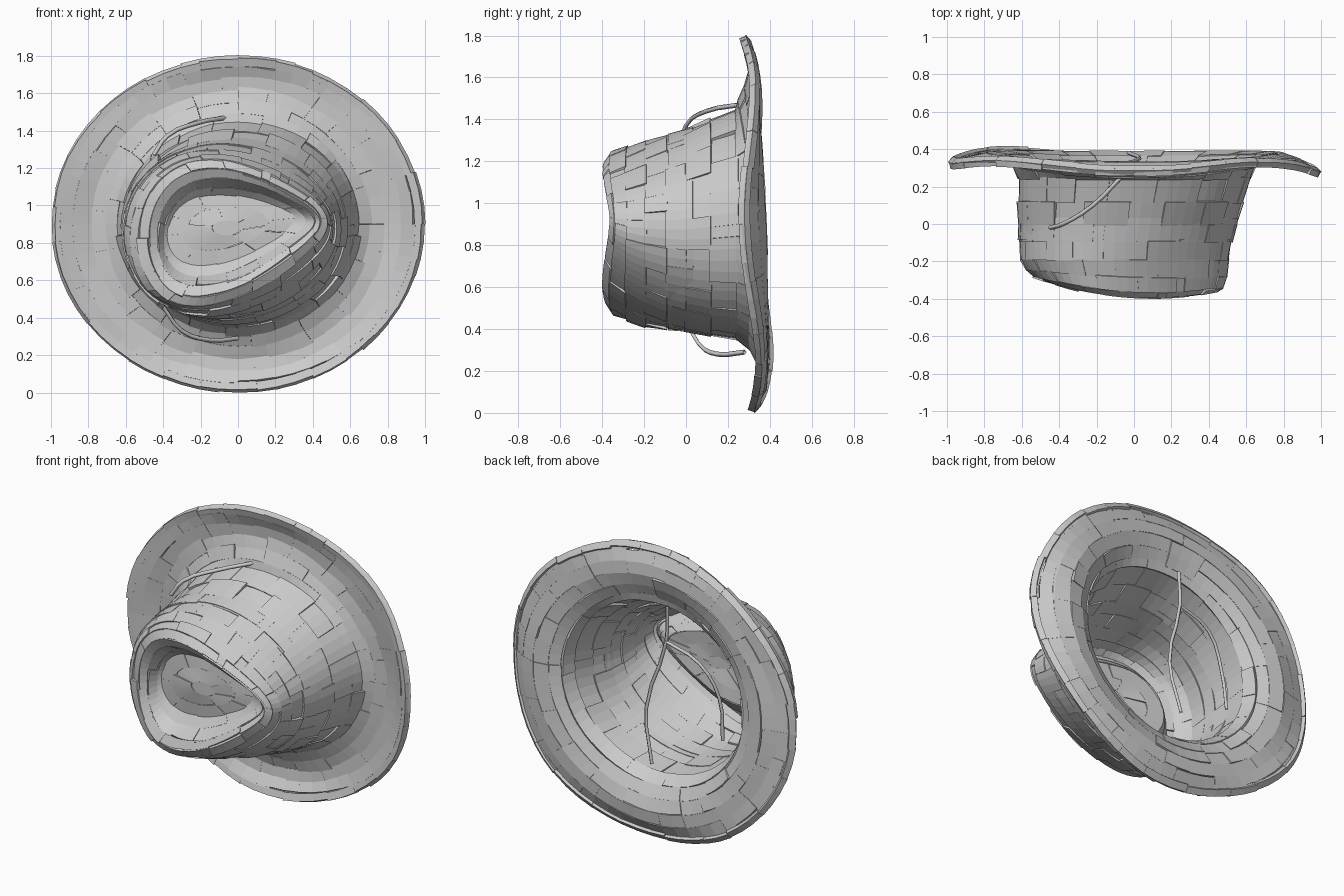
import bpy, math, random
from mathutils import Vector

cube = bpy.data.objects.get("Cube")
if cube:
    bpy.data.objects.remove(cube, do_unlink=True)

random.seed(7)
SEGMENTS = 60


def ring_point(ring, t):
    """Point on an oval ring; taper narrows the +x end, the bend values shift its depth."""
    cx, cz, rx, rz, y, taper, *bend = ring
    c, s = math.cos(t), math.sin(t)
    corner = max(0, -c) * max(0, s)
    shapes = (c, math.cos(2 * t), s, math.cos(4 * t) + 2 * corner)
    depth = y + sum(amount * shape for amount, shape in zip(bend, shapes))
    return Vector((cx + rx * c, depth,
                   cz + rz * s * (1 - taper * c) + 0.1 * taper * c))


def shingled_shell(name, rings, thickness, brick, loose, close=False):
    """Loft through rings as staggered, slightly overlapping flat pieces."""
    verts, faces = [], []
    for row, (outer, inner) in enumerate(zip(rings, rings[1:])):
        span = max(2, round(SEGMENTS * brick / (2 * math.pi * outer[2])))
        start = row * span // 2
        end = start + SEGMENTS
        k = start
        while k < end:
            stop = min(k + span + random.randint(0, 1), end)
            lift = random.uniform(-loose, loose)
            tilt = random.uniform(-loose, loose)
            first = len(verts)
            steps = range(k, stop + 1)
            for j in steps:
                t = 2 * math.pi * j / SEGMENTS
                along = (j - k) / (stop - k) - 0.5
                a, b = ring_point(outer, t), ring_point(inner, t)
                across = (b - a) * 0.04
                radial = Vector((math.cos(t), -0.5, math.sin(t)))
                shift = radial * (lift + tilt * along)
                verts += [a - across + shift, b + across + shift * 0.5]
            for j in range(len(steps) - 1):
                i = first + 2 * j
                faces.append((i, i + 2, i + 3, i + 1))
            k = stop
    if close:
        first = len(verts)
        verts += [ring_point(rings[-1], 2 * math.pi * j / 12) for j in range(12)]
        faces.append(tuple(range(first, first + 12)))
    mesh = bpy.data.meshes.new(name)
    mesh.from_pydata(verts, [], faces)
    obj = bpy.data.objects.new(name, mesh)
    bpy.context.collection.objects.link(obj)
    mod = obj.modifiers.new("thickness", 'SOLIDIFY')
    mod.thickness = thickness
    mod.offset = 0
    return obj


def cord(name, points, radius):
    curve = bpy.data.curves.new(name, 'CURVE')
    curve.dimensions = '3D'
    curve.bevel_depth = radius
    curve.bevel_resolution = 0
    curve.resolution_u = 3
    spline = curve.splines.new('BEZIER')
    spline.bezier_points.add(len(points) - 1)
    for bp, co in zip(spline.bezier_points, points):
        bp.co = co
        bp.handle_left_type = bp.handle_right_type = 'AUTO'
    obj = bpy.data.objects.new(name, curve)
    bpy.context.collection.objects.link(obj)
    return obj


# Rings: centre x, centre z, radius x, radius z, depth, taper,
# then optional bends: sideways tip, fold, upward lean, wave
# Brim, from the wavy curled rim in to the crown opening
brim = [
    (0, 0.9, 0.96, 0.86, 0.345, 0, -0.025, 0, -0.02, -0.025),
    (0, 0.9, 0.985, 0.89, 0.322, 0, -0.025, 0, -0.02, -0.028),
    (0, 0.9, 0.95, 0.85, 0.33, 0, -0.02, 0, -0.02, -0.024),
    (0, 0.9, 0.88, 0.79, 0.346, 0, -0.005, 0, -0.027, -0.008),
    (0, 0.9, 0.79, 0.72, 0.355, 0, 0, 0.01, -0.028),
    (0, 0.9, 0.70, 0.65, 0.337, 0, 0, 0.016, -0.027),
    (0, 0.9, 0.64, 0.585, 0.305, 0, 0, 0.017, -0.025),
    (0, 0.9, 0.61, 0.535, 0.25, 0),
]
shingled_shell("brim", brim, 0.035, 0.2, 0.007)

# Crown wall, rolled ridge, and the teardrop groove around a raised centre
crown = [
    (0, 0.90, 0.61, 0.54, 0.25, 0),
    (-0.02, 0.885, 0.59, 0.505, 0.12, 0),
    (-0.035, 0.87, 0.57, 0.47, 0, 0.04),
    (-0.045, 0.865, 0.56, 0.45, -0.09, 0.1),
    (-0.05, 0.86, 0.55, 0.425, -0.19, 0.2),
    (-0.04, 0.86, 0.53, 0.39, -0.27, 0.3, -0.02, 0.01),
    (-0.03, 0.865, 0.50, 0.36, -0.33, 0.4, -0.03, 0.025),
    (-0.02, 0.87, 0.46, 0.315, -0.355, 0.45, -0.03, 0.03),
    (-0.01, 0.875, 0.43, 0.27, -0.335, 0.45, -0.03, 0.03),
    (-0.02, 0.875, 0.39, 0.225, -0.27, 0.45, -0.03, 0.01),
    (-0.04, 0.88, 0.34, 0.18, -0.235, 0.4, -0.03),
    (-0.06, 0.88, 0.22, 0.11, -0.24, 0.3, -0.02),
    (-0.06, 0.88, 0.08, 0.04, -0.25, 0),
]
shingled_shell("crown", crown, 0.02, 0.2, 0.008, close=True)

# Raised band around the middle of the crown
band = [
    (-0.03, 0.875, 0.58, 0.48, 0.03, 0.03),
    (-0.045, 0.865, 0.57, 0.46, -0.08, 0.09),
]
shingled_shell("crown_band", band, 0.012, 0.3, 0.005)

# Cord loops standing off the crown
cord("upper_cord", [(-0.45, -0.02, 1.27), (-0.38, 0, 1.37),
                    (-0.22, 0.1, 1.44), (-0.06, 0.26, 1.47)], 0.012)
cord("lower_cord", [(-0.4, 0, 0.46), (-0.3, 0.06, 0.33),
                    (-0.15, 0.15, 0.28), (0, 0.28, 0.29)], 0.012)
# Cord ends hanging across the opening
cord("inner_cord", [(-0.08, 0.3, 1.45), (-0.08, 0.31, 1.23),
                    (0.03, 0.35, 0.8), (-0.03, 0.38, 0.48)], 0.012)
cord("inner_side_cord", [(-0.08, 0.31, 1.23), (-0.3, 0.3, 1.15),
                         (-0.42, 0.27, 0.95), (-0.45, 0.28, 0.7)], 0.012)
